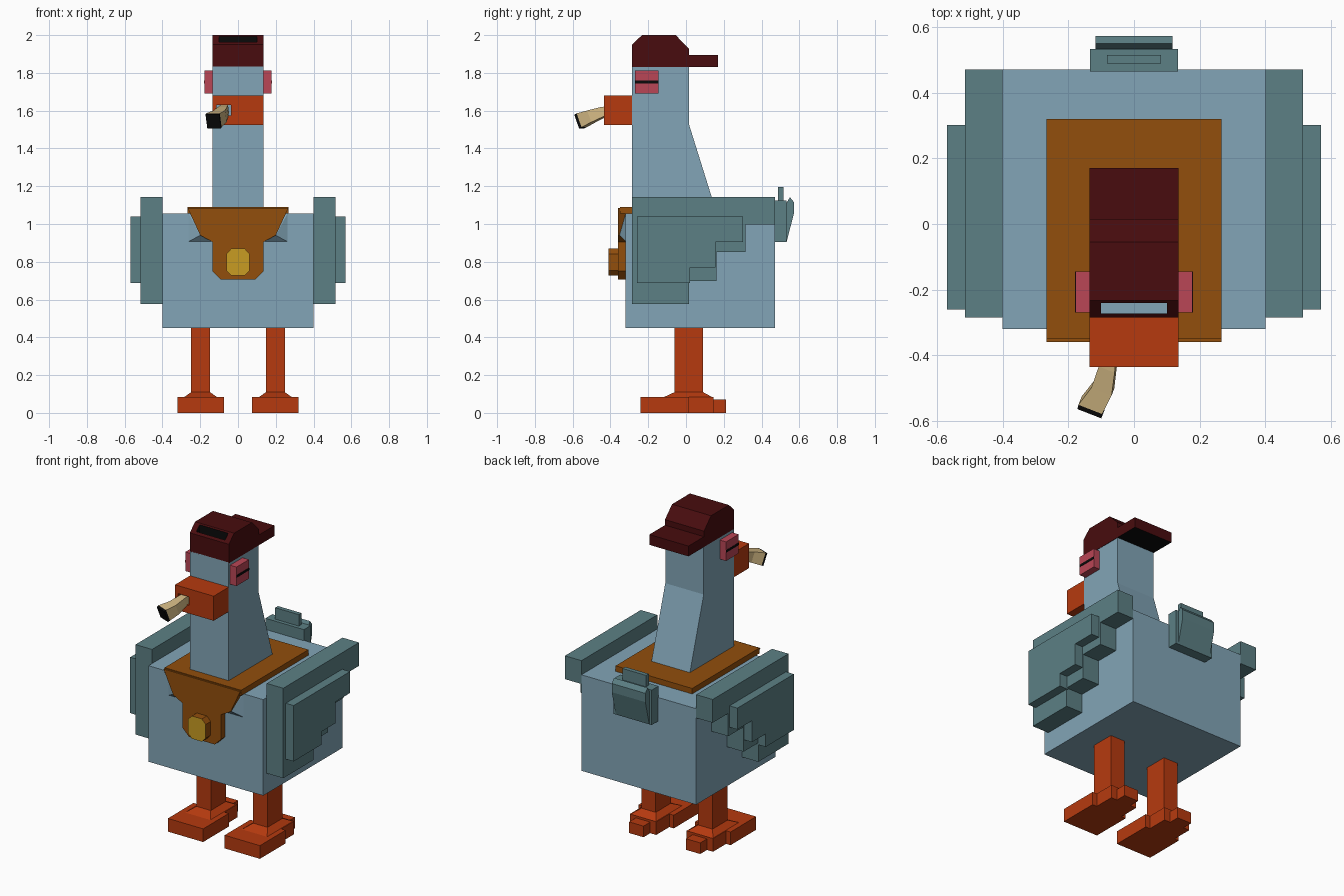
import bpy, bmesh
from mathutils import Vector

if "Cube" in bpy.data.objects:
    bpy.data.objects.remove(bpy.data.objects["Cube"])


def material(name, rgb):
    """Flat material from 0-255 display values."""
    def lin(c):
        c /= 255
        return c / 12.92 if c < 0.04045 else ((c + 0.055) / 1.055) ** 2.4
    m = bpy.data.materials.new(name)
    m.diffuse_color = (*[lin(c) for c in rgb], 1)
    m.use_nodes = True
    m.node_tree.nodes["Principled BSDF"].inputs["Base Color"].default_value = m.diffuse_color
    return m


BLUE = material("pale_blue", (130, 165, 183))
TEAL = material("grey_teal", (92, 128, 133))
ORANGE = material("orange", (182, 58, 15))
MAROON = material("maroon", (72, 12, 14))
BROWN = material("brown", (146, 78, 12))
PINK = material("pink", (186, 70, 86))
GOLD = material("gold", (200, 156, 34))
TAN = material("tan", (208, 182, 130))
BLACK = material("black", (10, 10, 10))


def make(name, bm, *mats):
    bmesh.ops.recalc_face_normals(bm, faces=bm.faces)
    me = bpy.data.meshes.new(name)
    bm.to_mesh(me)
    bm.free()
    for m in mats:
        me.materials.append(m)
    ob = bpy.data.objects.new(name, me)
    bpy.context.collection.objects.link(ob)
    return ob


def loft(name, rings, *mats):
    """Closed solid through rings of equal point count."""
    bm = bmesh.new()
    vs = [[bm.verts.new(p) for p in r] for r in rings]
    n = len(rings[0])
    for a, b in zip(vs, vs[1:]):
        for i in range(n):
            bm.faces.new((a[i], a[(i + 1) % n], b[(i + 1) % n], b[i]))
    bm.faces.new(vs[0])
    bm.faces.new(vs[-1])
    return make(name, bm, *mats)


def prism(name, pts, axis, lo, hi, *mats):
    """Extrude a (y, z) profile along x, or an (x, z) profile along y."""
    def ring(t):
        return [(t, a, b) if axis == 'x' else (a, t, b) for a, b in pts]
    return loft(name, [ring(lo), ring(hi)], *mats)


def box(name, x0, x1, y0, y1, z0, z1, *mats):
    return prism(name, [(y0, z0), (y1, z0), (y1, z1), (y0, z1)], 'x', x0, x1, *mats)


def rect(x0, x1, y0, y1, z):
    return [(x0, y0, z), (x1, y0, z), (x1, y1, z), (x0, y1, z)]


def cut(ob, cutter):
    mod = ob.modifiers.new("cut", 'BOOLEAN')
    mod.operation, mod.solver, mod.object = 'DIFFERENCE', 'EXACT', cutter
    mod.material_mode = 'TRANSFER'
    bpy.context.view_layer.objects.active = ob
    bpy.ops.object.modifier_apply(modifier=mod.name)
    bpy.data.objects.remove(cutter)


# Body and tapered neck
box("body", -.40, .40, -.32, .47, .45, 1.055, BLUE)
prism("neck", [(-.285, 1.05), (.165, 1.05), (.015, 1.53), (.015, 1.835), (-.285, 1.835)],
      'x', -.134, .134, BLUE)

# Cap with rear brim, dark underside and a slot in the front bevel
cap = prism("cap", [(-.285, 1.83), (.17, 1.83), (.17, 1.895), (.015, 1.895), (.015, 1.93),
                    (-.055, 2), (-.233, 2), (-.285, 1.95)], 'x', -.136, .136, MAROON, BLACK)
for p in cap.data.polygons:
    p.material_index = int(p.normal.z < -.9)
cut(cap, box("slot_cutter", -.1, .1, -.272, -.24, 1.836, 2.1, BLACK))
box("slot_base", -.1, .1, -.272, -.24, 1.832, 1.838, BLUE)

# Beak with a small hole for the cigar
beak = box("beak", -.135, .135, -.435, -.285, 1.525, 1.68, ORANGE)
cut(beak, box("hole_cutter", -.115, -.037, -.5, -.29, 1.575, 1.63, ORANGE))
box("beak_hole_back", -.115, -.037, -.292, -.286, 1.575, 1.63, BLUE)

# Flared cigar with a black tip
path = [((-.07, -.36, 1.61), .021), ((-.08, -.435, 1.594), .026), ((-.095, -.5, 1.57), .033),
        ((-.128, -.552, 1.549), .039), ((-.131, -.565, 1.543), .039)]
aim = Vector((-.35, -.9, -.36)).normalized()
side = aim.cross(Vector((0, 0, 1))).normalized()
up = side.cross(aim)


def square(c, h):
    return [Vector(c) + side * h * a + up * h * b for a, b in ((-1, -1), (1, -1), (1, 1), (-1, 1))]


loft("cigar", [square(*p) for p in path[:4]], TAN)
loft("cigar_tip", [square(*p) for p in path[3:]], BLACK)

# Collar plate, bib and medallion
box("collar", -.267, .267, -.35, .32, 1.055, 1.09, BROWN)
half = [(.267, 1.085), (.2, .94), (.135, .905), (.135, .75), (.09, .705)]
prism("bib", half + [(-x, z) for x, z in reversed(half)], 'y', -.36, -.31, BROWN)
octagon = [(.035, .727), (.062, .755), (.062, .842), (.035, .87)]
medal = prism("medallion", octagon + [(-x, z) for x, z in reversed(octagon)],
              'y', -.41, -.35, BROWN, GOLD)
for p in medal.data.polygons:
    p.material_index = int(p.normal.y < -.9)

# Stepped wing outlines: inner feather layer and thinner outer layer
wing = [(-.285, .577), (.015, .577), (.015, .697), (.162, .697), (.162, .853),
        (.315, .853), (.315, .997), (.47, .997), (.47, 1.144), (-.285, 1.144)]
outer = [(-.26, .688), (.02, .688), (.02, .77), (.157, .77), (.157, .905),
         (.302, .905), (.302, 1.04), (-.26, 1.04)]

for s, tag in ((-1, "left"), (1, "right")):
    prism(tag + "_wing", wing, 'x', s * .40, s * .515, TEAL)
    prism(tag + "_wing_outer", outer, 'x', s * .51, s * .57, TEAL)

    # Eye with a dark slit wrapped on its outer side
    box(tag + "_eye", s * .13, s * .178, -.27, -.145, 1.692, 1.812, PINK)
    box(tag + "_eye_slit", s * .176, s * .18, -.27, -.145, 1.745, 1.76, BLACK)

    # Small chest wedge under the collar flap
    bm = bmesh.new()
    base = [bm.verts.new((s * x, -.318, z)) for x, z in
            ((.135, .905), (.265, .905), (.265, 1.06), (.135, 1.06))]
    tip = bm.verts.new((s * .2, -.352, .94))
    bm.faces.new(base)
    for i in range(4):
        bm.faces.new((base[i], base[(i + 1) % 4], tip))
    make(tag + "_chest_wedge", bm, BLUE)

    # Leg, sloped ankle and three-part foot
    c = s * .198
    box(tag + "_leg", c - .05, c + .05, -.06, .09, .09, .46, ORANGE)
    loft(tag + "_ankle", [rect(c - .092, c + .092, -.125, .145, .08),
                          rect(c - .05, c + .05, -.06, .09, .11)], ORANGE)
    box(tag + "_foot", c - .123, c + .123, -.24, .015, 0, .083, ORANGE)
    box(tag + "_heel", c - .092, c + .092, .01, .145, 0, .083, ORANGE)
    box(tag + "_back_toe", c - .05, c + .05, .14, .212, 0, .07, ORANGE)

# Tail: block, slanted rear feather and upright tuft
box("tail", -.134, .134, .465, .533, .905, 1.125, TEAL)
prism("tail_feather", [(.525, .905), (.533, .905), (.572, 1.06), (.572, 1.115),
                       (.55, 1.142), (.525, 1.10)], 'x', -.117, .117, TEAL)
box("tail_tuft", -.082, .082, .488, .515, 1.11, 1.197, TEAL)
